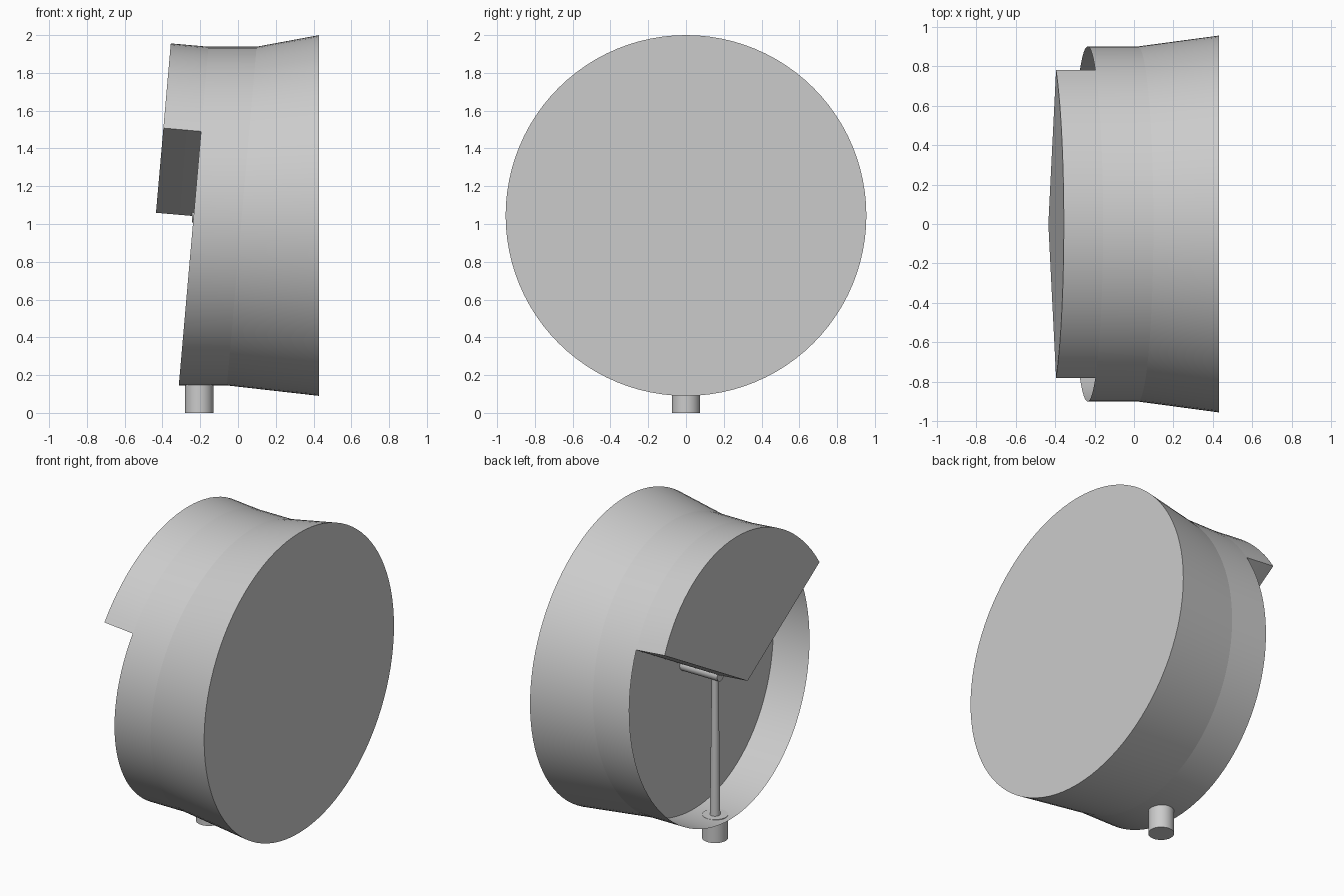
import bpy, bmesh
from math import sin, cos, pi, radians
from mathutils import Vector

cube = bpy.data.objects.get("Cube")
if cube:
    bpy.data.objects.remove(cube, do_unlink=True)

grey = bpy.data.materials.new("light grey")
grey.use_nodes = True
colour = (0.6, 0.6, 0.6, 1)
grey.diffuse_color = colour
grey.node_tree.nodes["Principled BSDF"].inputs["Base Color"].default_value = colour

SEG = 96
TILT = radians(5)
RADIUS = 0.9
RIM = Vector((-0.235, 0, 1.042))      # centre of the open tilted rim
FLOOR = Vector((0.02, 0, 1.042))      # centre of the tilted inner floor
BACK = Vector((0.43, 0, 1.045))       # centre of the upright closed disc
OUT = Vector((-cos(TILT), 0, sin(TILT)))


def ring_point(centre, radius, tilt, i):
    a = 2 * pi * i / SEG
    return centre + radius * Vector((sin(a) * sin(tilt), cos(a), sin(a) * cos(tilt)))


def ring(bm, centre, radius, tilt):
    return [bm.verts.new(ring_point(centre, radius, tilt, i)) for i in range(SEG)]


def bridge(bm, a, b, indices):
    for i in indices:
        j = (i + 1) % len(a)
        bm.faces.new((a[i], a[j], b[j], b[i]))


def finish(bm, name, angle=radians(4.5)):
    bmesh.ops.recalc_face_normals(bm, faces=bm.faces)
    mesh = bpy.data.meshes.new(name)
    bm.to_mesh(mesh)
    bm.free()
    mesh.materials.append(grey)
    obj = bpy.data.objects.new(name, mesh)
    bpy.context.collection.objects.link(obj)
    bpy.ops.object.select_all(action='DESELECT')
    obj.select_set(True)
    bpy.context.view_layer.objects.active = obj
    bpy.ops.object.shade_smooth_by_angle(angle=angle)
    return obj


# Drum: flared body closed by the upright disc and the inner floor
bm = bmesh.new()
floor = ring(bm, FLOOR, RADIUS, TILT)
back = ring(bm, BACK, 0.955, 0)
bridge(bm, floor, back, range(SEG))
bm.faces.new(floor)
bm.faces.new(back)
finish(bm, "drum_body")

# Open thin rim wall in front of the floor
bm = bmesh.new()
bridge(bm, ring(bm, RIM, RADIUS, TILT), ring(bm, FLOOR, RADIUS, TILT), range(SEG))
finish(bm, "drum_rim")

# Raised upper sector, a third of the circle, reaching down to the floor
bm = bmesh.new()
arc = range(SEG // 12, 5 * SEG // 12 + 1)


def outline(centre):
    points = [centre] + [ring_point(centre, RADIUS, TILT, i) for i in arc]
    return [bm.verts.new(p) for p in points]


inner, middle, cap = outline(FLOOR), outline(RIM), outline(RIM + 0.2 * OUT)
bridge(bm, inner, middle, (0, len(inner) - 1))
bridge(bm, middle, cap, range(len(cap)))
bm.faces.new(cap)
bmesh.ops.delete(bm, geom=[v for v in bm.verts if not v.link_faces], context='VERTS')
finish(bm, "raised_sector")


def rod(name, start, end, r1, r2, segments=32):
    bm = bmesh.new()
    axis = end - start
    bmesh.ops.create_cone(bm, cap_ends=True, segments=segments, radius1=r1,
                          radius2=r2, depth=axis.length)
    bmesh.ops.rotate(bm, verts=bm.verts, matrix=axis.to_track_quat('Z', 'Y').to_matrix())
    bmesh.ops.translate(bm, verts=bm.verts, vec=(start + end) / 2)
    finish(bm, name, radians(30))


# Hub, tapered inner pole and the short foot under the drum
rod("hub", FLOOR, FLOOR + 0.265 * OUT - Vector((0, 0, 0.023)), 0.035, 0.035)
rod("inner_pole", Vector((-0.205, 0, 0.145)), Vector((-0.205, 0, 1.03)), 0.03, 0.02)
rod("foot", Vector((-0.205, 0, 0)), Vector((-0.205, 0, 0.15)), 0.075, 0.075)
